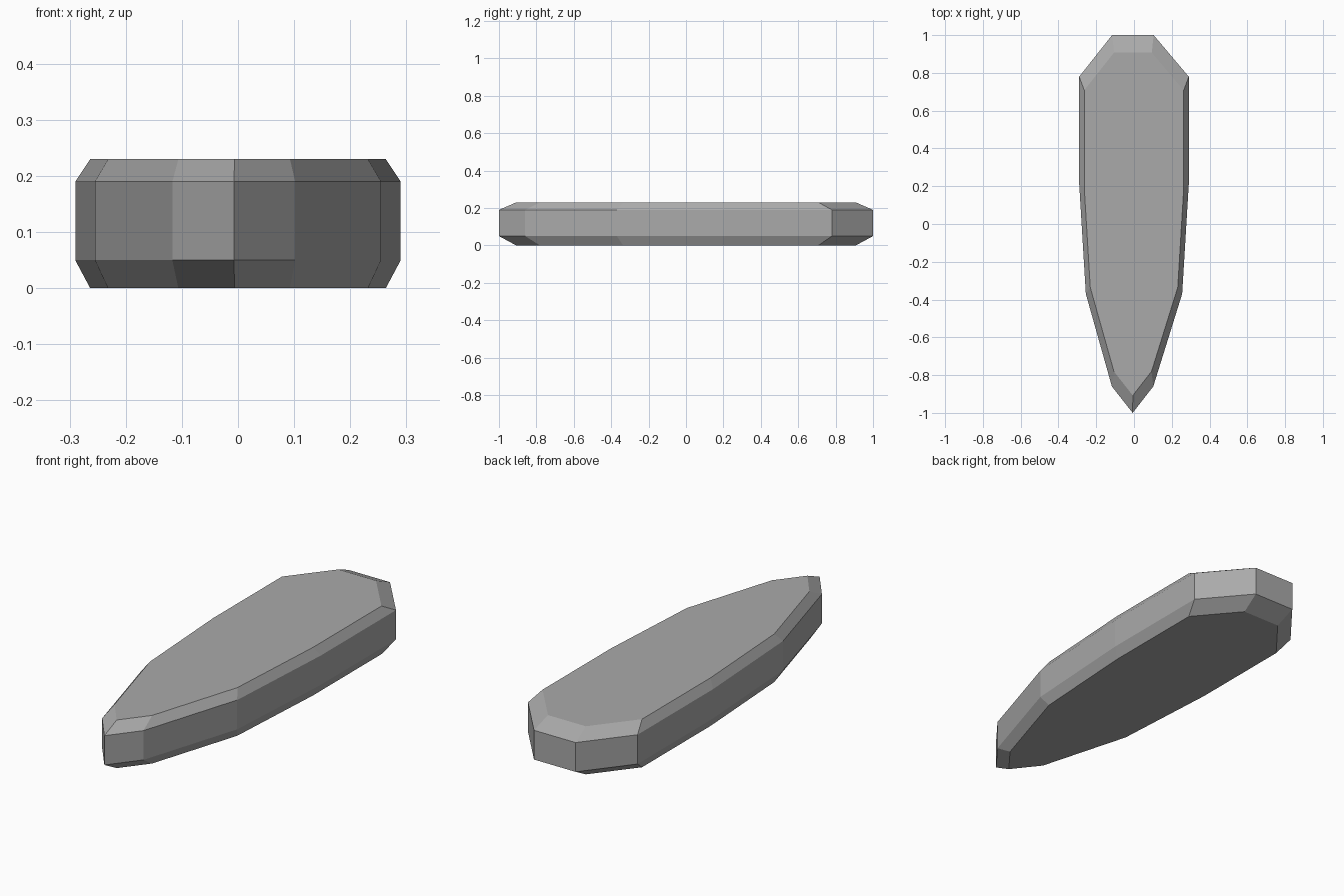
import bpy
import bmesh

cube = bpy.data.objects.get("Cube")
if cube:
    bpy.data.objects.remove(cube, do_unlink=True)

# Grey stone colour
grey = (0.4, 0.4, 0.4, 1.0)
mat = bpy.data.materials.new("stone_grey")
mat.use_nodes = True
mat.diffuse_color = grey
mat.node_tree.nodes["Principled BSDF"].inputs["Base Color"].default_value = grey

# Slab outline: blunt back end, tapering to a point at the front
outline = [(-0.007, -1.0), (0.102, -0.86), (0.255, -0.37), (0.29, 0.21),
           (0.29, 0.78), (0.104, 1.0), (-0.116, 1.0), (-0.29, 0.78),
           (-0.29, 0.21), (-0.255, -0.37), (-0.117, -0.86)]

# Height and scale of each ring; the end rings are drawn in as chamfers
levels = [(0.0, 0.908), (0.05, 1.0), (0.19, 1.0), (0.23, 0.908)]

bm = bmesh.new()
rings = [[bm.verts.new((x * s, y * s, z)) for x, y in outline] for z, s in levels]
count = len(outline)
for low, high in zip(rings, rings[1:]):
    for i in range(count):
        j = (i + 1) % count
        bm.faces.new((low[i], low[j], high[j], high[i]))
bm.faces.new(rings[0][::-1])
bm.faces.new(rings[-1])
bmesh.ops.recalc_face_normals(bm, faces=bm.faces)

mesh = bpy.data.meshes.new("pointed_slab")
bm.to_mesh(mesh)
bm.free()
mesh.materials.append(mat)
slab = bpy.data.objects.new("pointed_slab", mesh)
bpy.context.collection.objects.link(slab)
